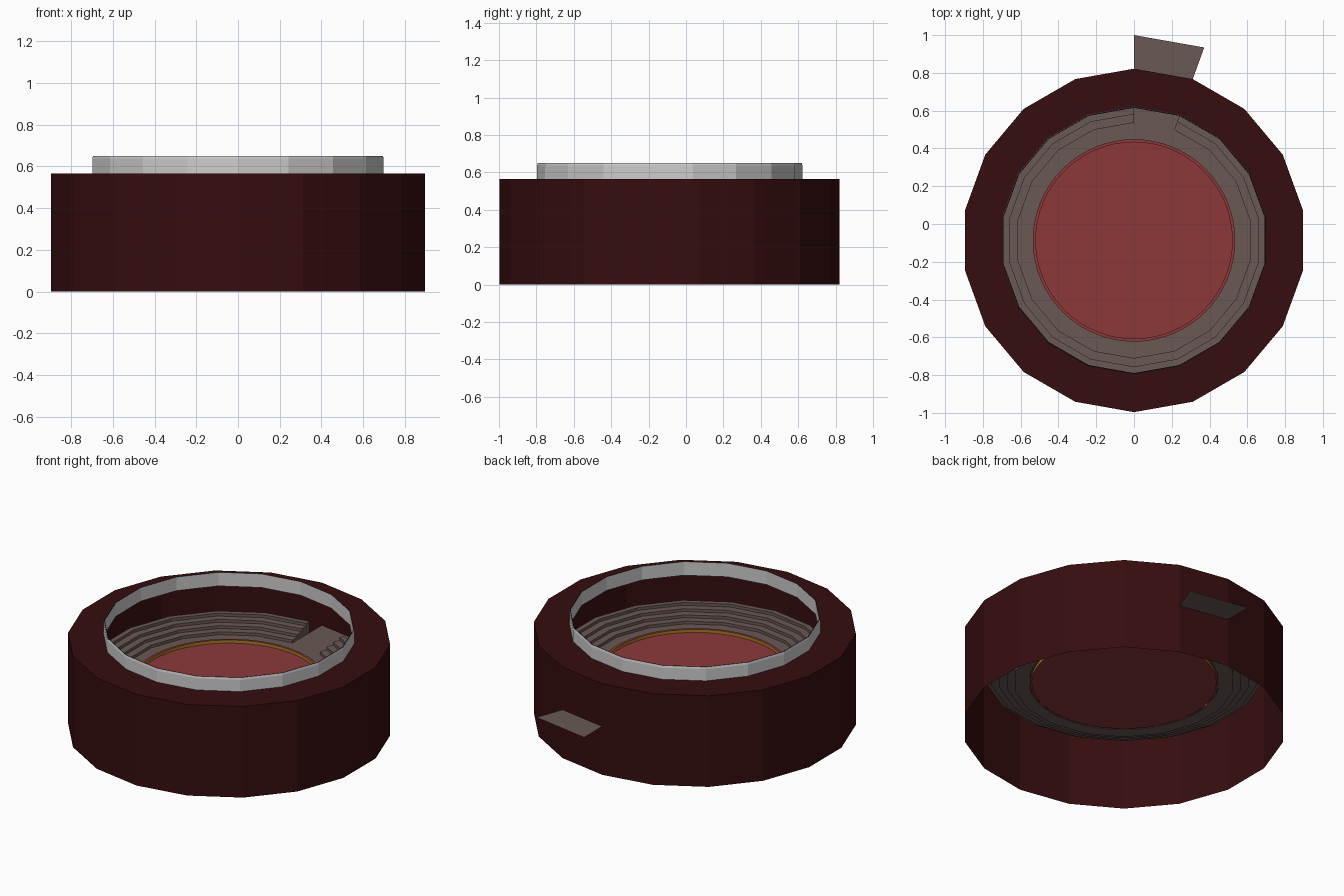
import bpy
import bmesh
from math import cos, sin, radians

if "Cube" in bpy.data.objects:
    bpy.data.objects.remove(bpy.data.objects["Cube"], do_unlink=True)

CENTRE_Y = -0.087   # the ring sits forward of the origin, balancing the entry ramp
SIDES = 18
FLOOR = 0.30


def material(name, r, g, b):
    m = bpy.data.materials.new(name)
    m.use_nodes = True
    m.diffuse_color = (r, g, b, 1)
    m.node_tree.nodes["Principled BSDF"].inputs["Base Color"].default_value = (r, g, b, 1)
    return m


maroon = material("dark maroon", 0.037, 0.004, 0.0045)
silver = material("silver", 0.61, 0.61, 0.61)
stone = material("warm grey", 0.138, 0.098, 0.089)
red = material("soft red", 0.262, 0.040, 0.042)
gold = material("gold", 0.40, 0.20, 0.017)


def revolve(name, profile, mat, sides=SIDES, start=90, sweep=360, end_caps=None):
    """Sweep an (r, z) profile round the centre; end_caps adds a base corner to close both ends."""
    bm = bmesh.new()
    full = sweep == 360
    count = sides if full else sides + 1
    columns = []
    for i in range(count):
        a = radians(start + sweep * i / sides)
        columns.append([bm.verts.new((r * cos(a), CENTRE_Y + r * sin(a), z)) for r, z in profile])
    for i in range(sides):
        a, b = columns[i], columns[(i + 1) % count]
        for j in range(len(profile) - 1):
            bm.faces.new((a[j], b[j], b[j + 1], a[j + 1]))
    if end_caps:
        r, z = end_caps
        for column, angle in ((columns[0], start), (columns[-1], start + sweep)):
            t = radians(angle)
            corner = bm.verts.new((r * cos(t), CENTRE_Y + r * sin(t), z))
            bm.faces.new(column + [corner])
    mesh = bpy.data.meshes.new(name)
    bm.to_mesh(mesh)
    bm.free()
    mesh.materials.append(mat)
    obj = bpy.data.objects.new(name, mesh)
    bpy.context.collection.objects.link(obj)
    return obj


# Outer shell: wall and flat roof with an opening
revolve("outer_wall_and_roof", [(0.909, 0), (0.909, 0.565), (0.704, 0.565)], maroon)

# Bright collar round the opening, with a thin dark lip
revolve("opening_collar", [(0.709, 0.565), (0.709, 0.637), (0.706, 0.65)], silver)
revolve("collar_inside", [(0.702, 0.565), (0.702, 0.65)], silver)
revolve("collar_lip", [(0.706, 0.65), (0.702, 0.65)], maroon)

# Stepped seating, left open for the entrance
steps = []
radius, height = 0.623, FLOOR
for _ in range(4):
    steps.append((radius, height))
    height += 0.0175
    steps.append((radius, height))
    radius += 0.045
steps.append((0.79, height))
revolve("seating_steps", steps, stone, sides=SIDES - 1, sweep=340, end_caps=(0.79, FLOOR))

# Walkway round the field and the entry ramp through the wall
revolve("walkway", [(0.535, FLOOR), (0.623, FLOOR)], stone)
revolve("entry_ramp", [(0.623, FLOOR), (1.087, FLOOR)], stone, sides=1, start=70, sweep=20)

# Round field with a low barrier
revolve("barrier_rim", [(0.52, 0.313), (0.536, 0.313), (0.536, FLOOR - 0.002)], red, sides=64)
revolve("barrier_inside", [(0.52, 0.313), (0.52, 0.294)], gold, sides=64)
bpy.ops.mesh.primitive_circle_add(vertices=64, radius=0.52, fill_type='NGON',
                                  location=(0, CENTRE_Y, 0.294))
field = bpy.context.object
field.name = "field"
field.data.materials.append(red)
